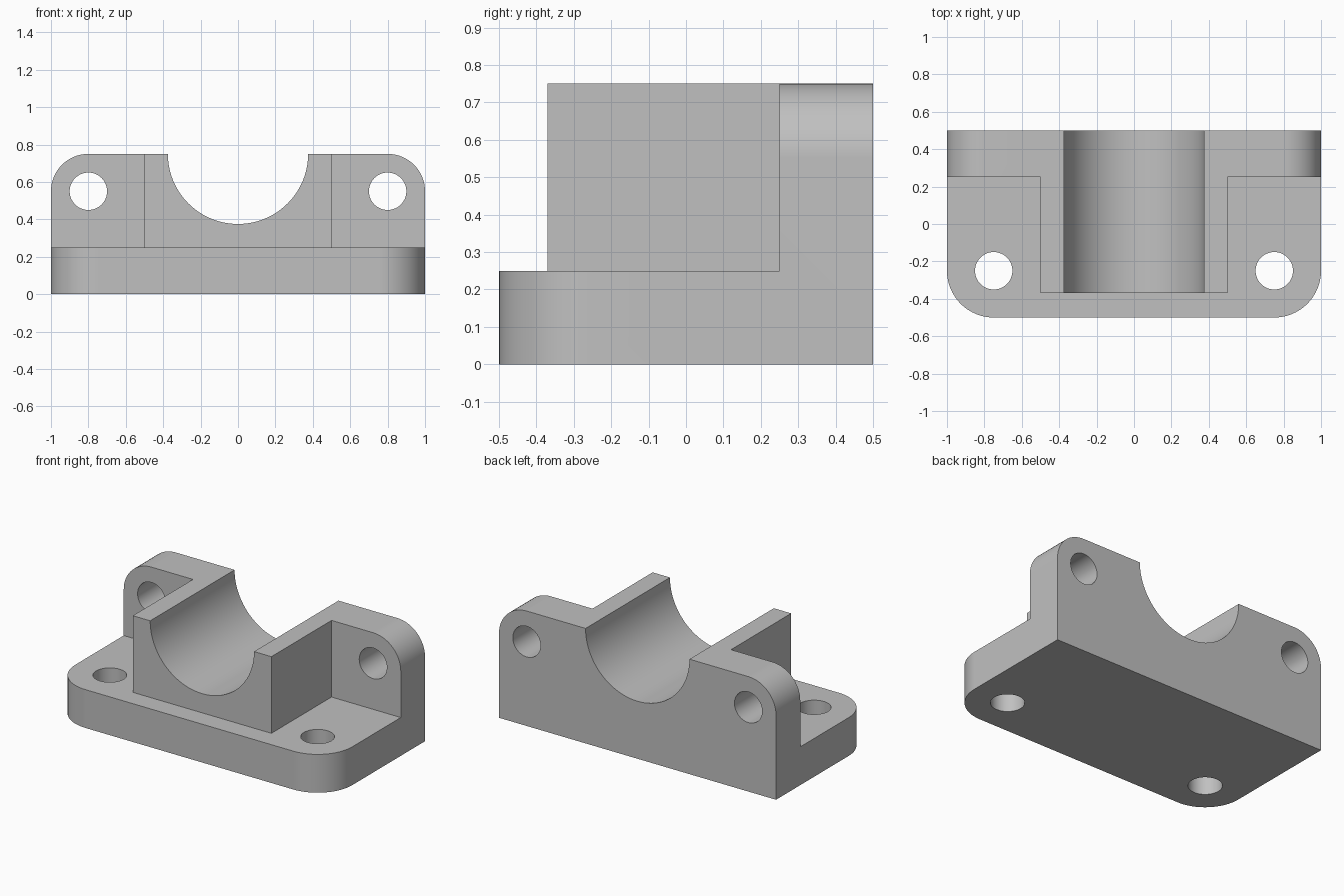
import bpy, bmesh
from math import sin, cos, pi, radians

cube = bpy.data.objects.get("Cube")
if cube:
    bpy.data.objects.remove(cube, do_unlink=True)

grey = bpy.data.materials.new("plain grey")
grey.use_nodes = True
colour = (0.53, 0.53, 0.53, 1)
grey.diffuse_color = colour
grey.node_tree.nodes["Principled BSDF"].inputs["Base Color"].default_value = colour


def arc(u, v, r, start, end, n):
    return [(u + r * cos(start + (end - start) * i / n),
             v + r * sin(start + (end - start) * i / n)) for i in range(n + 1)]


def circle(u, v, r, n=64):
    return arc(u, v, r, 0, 2 * pi, n)[:-1]


def prism(name, outline, axis, low, high):
    """Extrude a closed outline along y (outline in x, z) or z (outline in x, y)."""
    bm = bmesh.new()
    place = (lambda u, v: (u, low, v)) if axis == "y" else (lambda u, v: (u, v, low))
    face = bm.faces.new([bm.verts.new(place(u, v)) for u, v in outline])
    new = bmesh.ops.extrude_face_region(bm, geom=[face])["geom"]
    depth = high - low
    bmesh.ops.translate(bm, verts=[g for g in new if isinstance(g, bmesh.types.BMVert)],
                        vec=(0, depth, 0) if axis == "y" else (0, 0, depth))
    bmesh.ops.recalc_face_normals(bm, faces=bm.faces)
    mesh = bpy.data.meshes.new(name)
    bm.to_mesh(mesh)
    bm.free()
    mesh.materials.append(grey)
    obj = bpy.data.objects.new(name, mesh)
    bpy.context.collection.objects.link(obj)
    return obj


def combine(target, tool, operation):
    mod = target.modifiers.new("combine", "BOOLEAN")
    mod.operation, mod.solver, mod.object = operation, "EXACT", tool
    bpy.context.view_layer.objects.active = target
    bpy.ops.object.modifier_apply(modifier=mod.name)
    bpy.data.objects.remove(tool, do_unlink=True)


# Foot with rounded front corners
foot = arc(-0.75, -0.25, 0.25, pi, 1.5 * pi, 16) + arc(0.75, -0.25, 0.25, 1.5 * pi, 2 * pi, 16)
bracket = prism("bearing_bracket", foot + [(1, 0.5), (-1, 0.5)], "z", 0, 0.25)

# Upright back flange with rounded top corners
flange = arc(0.8, 0.55, 0.2, 0, pi / 2, 16) + arc(-0.8, 0.55, 0.2, pi / 2, pi, 16)
combine(bracket, prism("back_flange", flange + [(-1, 0), (1, 0)], "y", 0.25, 0.5), "UNION")

# Central saddle block
block = [(-0.5, 0.1), (0.5, 0.1), (0.5, 0.75), (-0.5, 0.75)]
combine(bracket, prism("saddle_block", block, "y", -0.37, 0.4), "UNION")

# Half-round bearing seat
combine(bracket, prism("seat_cutter", circle(0, 0.75, 0.375, 96), "y", -1, 1), "DIFFERENCE")

# Bolt holes through the foot and the flange
for side in (-1, 1):
    combine(bracket, prism("foot_hole", circle(0.75 * side, -0.25, 0.1), "z", -0.2, 0.5),
            "DIFFERENCE")
    combine(bracket, prism("flange_hole", circle(0.8 * side, 0.55, 0.1), "y", 0.1, 0.8),
            "DIFFERENCE")

# Clean flat areas and smooth only the curved ones
bm = bmesh.new()
bm.from_mesh(bracket.data)
bmesh.ops.remove_doubles(bm, verts=bm.verts, dist=0.0001)
bmesh.ops.dissolve_limit(bm, angle_limit=radians(0.2), verts=bm.verts, edges=bm.edges)
bm.to_mesh(bracket.data)
bm.free()
bpy.ops.object.select_all(action="DESELECT")
bracket.select_set(True)
bpy.context.view_layer.objects.active = bracket
bpy.ops.object.shade_smooth_by_angle(angle=radians(30))
weighted = bracket.modifiers.new("flat_face_normals", "WEIGHTED_NORMAL")
weighted.keep_sharp = True
